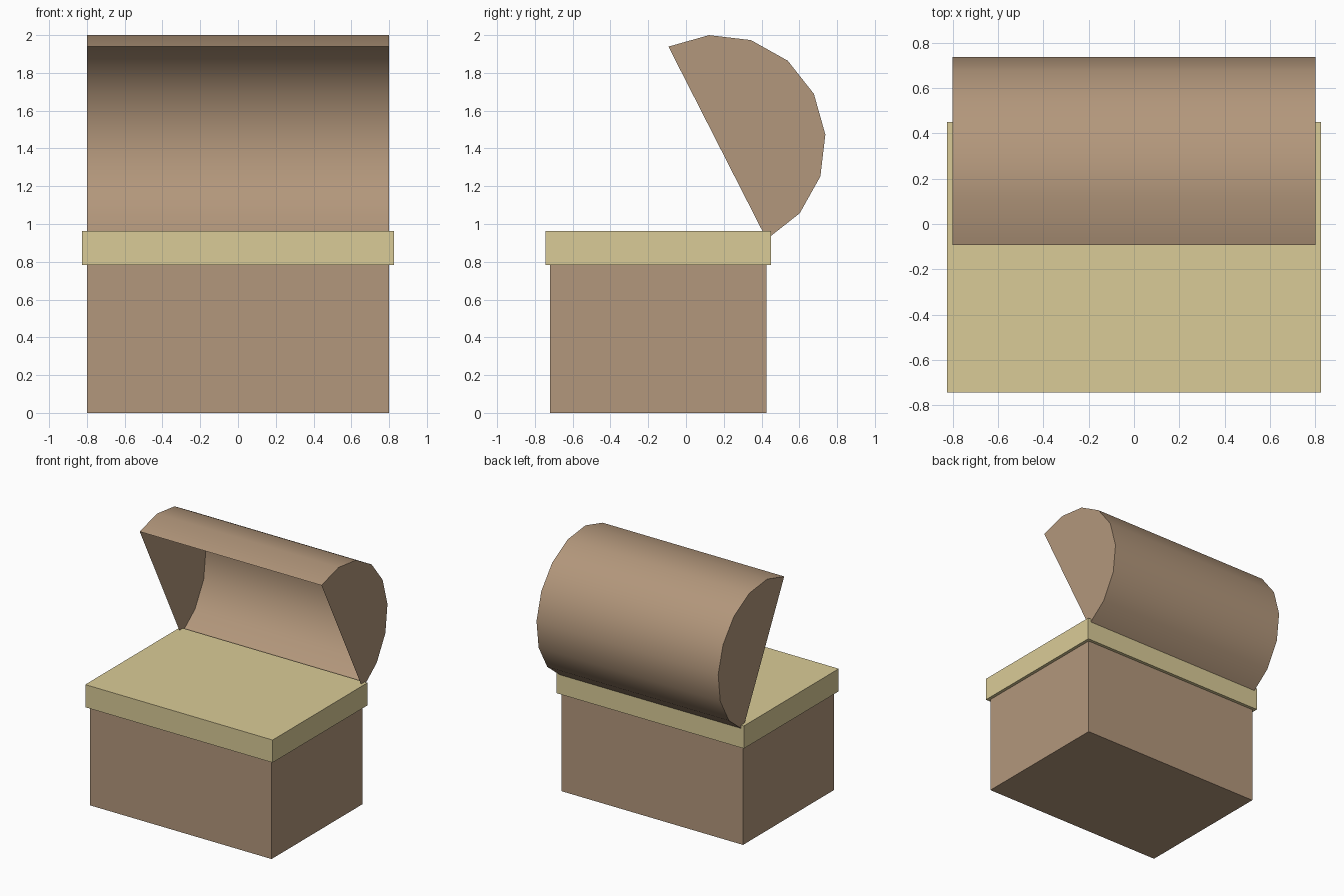
import bpy, bmesh
from math import radians, cos, sin

if "Cube" in bpy.data.objects:
    bpy.data.objects.remove(bpy.data.objects["Cube"])


def material(name, rgb):
    m = bpy.data.materials.new(name)
    m.diffuse_color = (*rgb, 1)
    m.use_nodes = True
    m.node_tree.nodes["Principled BSDF"].inputs["Base Color"].default_value = m.diffuse_color
    return m


wood = material("wood", (0.45, 0.31, 0.20))
gold = material("gold", (0.70, 0.60, 0.31))


def box(name, lo, hi, mat):
    size = [b - a for a, b in zip(lo, hi)]
    mid = [(a + b) / 2 for a, b in zip(lo, hi)]
    bpy.ops.mesh.primitive_cube_add(size=1, location=mid)
    ob = bpy.context.object
    ob.name = name
    ob.scale = size
    bpy.ops.object.transform_apply(location=False, rotation=False, scale=True)
    ob.data.materials.append(mat)
    return ob


# Chest body and the overhanging band that closes it on top
box("chest_body", (-0.8, -0.72, 0), (0.8, 0.425, 0.93), wood)
box("gold_band", (-0.825, -0.743, 0.783), (0.825, 0.45, 0.963), gold)

# Open lid: thin half-barrel shell of 8 segments, tilted back on its hinge
CY, CZ, R, HALF = 0.167, 1.429, 0.5725, 0.8
bm = bmesh.new()
angles = [radians(117 - 22.5 * i) for i in range(9)]
left, right = [[bm.verts.new((x, CY + R * cos(a), CZ + R * sin(a))) for a in angles]
               for x in (-HALF, HALF)]
for i in range(8):
    bm.faces.new((left[i], right[i], right[i + 1], left[i + 1]))
bm.faces.new(left)
bm.faces.new(right[::-1])
bm.normal_update()
# make the shell face outwards
if bm.faces[:][3].normal.y < 0:
    bmesh.ops.reverse_faces(bm, faces=bm.faces[:])
mesh = bpy.data.meshes.new("lid")
bm.to_mesh(mesh)
bm.free()
lid = bpy.data.objects.new("lid", mesh)
bpy.context.collection.objects.link(lid)
mesh.materials.append(wood)
bpy.ops.object.select_all(action='DESELECT')
lid.select_set(True)
bpy.context.view_layer.objects.active = lid
bpy.ops.object.shade_smooth_by_angle(angle=radians(30))
